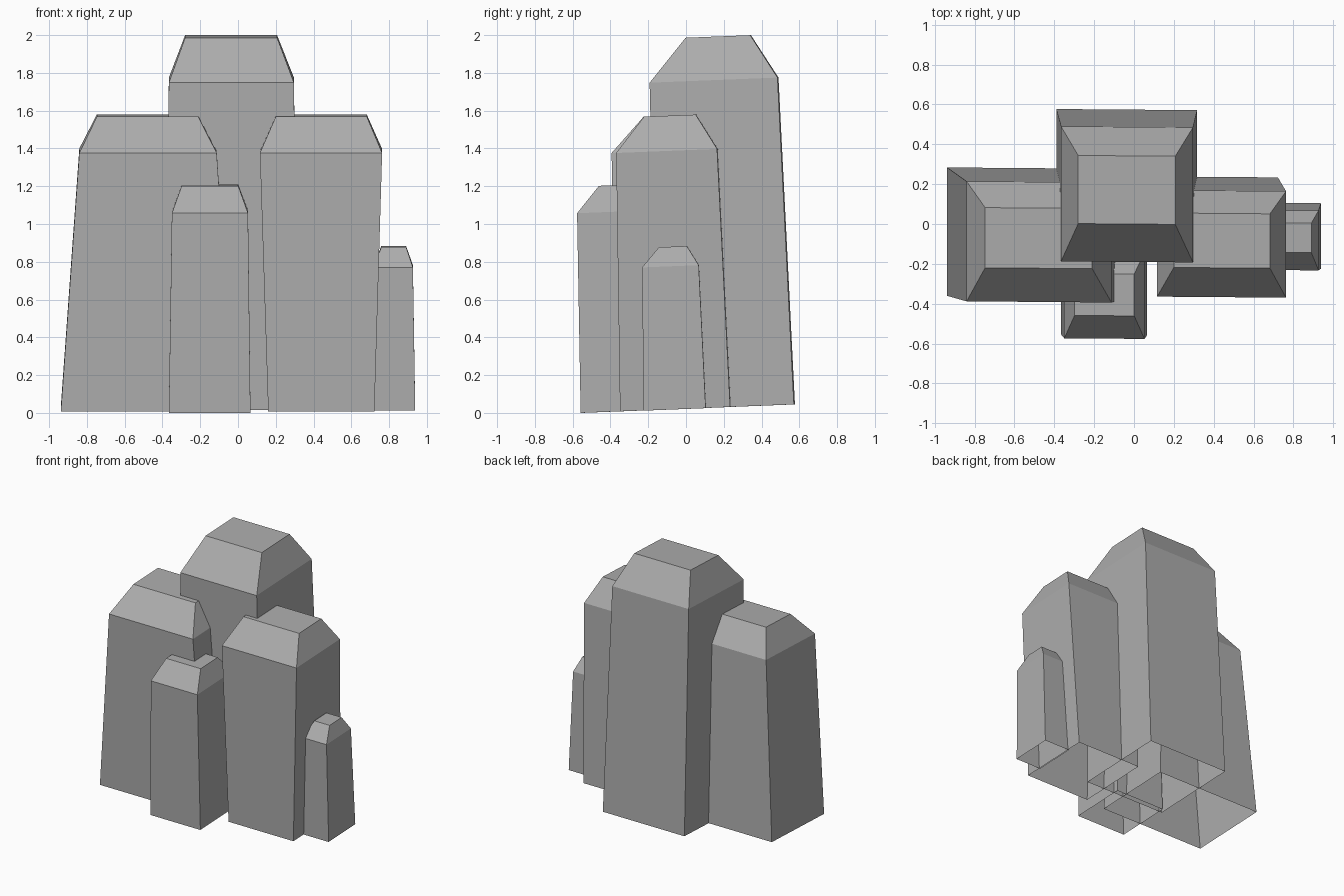
import bpy
import bmesh

TILT = 0.04    # every ring rises slightly toward the back
YAW = -0.008   # and the cluster is turned very slightly

# Dark grey stone
stone = bpy.data.materials.new("stone")
stone.diffuse_color = (0.42, 0.42, 0.42, 1)


def column(name, rings):
    """Tapered block, open below. Each ring: x0, x1, y0, y1, front height."""
    bm = bmesh.new()
    loops = []
    for x0, x1, y0, y1, z in rings:
        xm = (x0 + x1) / 2
        loops.append([bm.verts.new((x, y + YAW * (x - xm), z + TILT * (y - y0)))
                      for x, y in ((x0, y0), (x1, y0), (x1, y1), (x0, y1))])
    for low, high in zip(loops, loops[1:]):
        for i in range(4):
            j = (i + 1) % 4
            bm.faces.new((low[i], low[j], high[j], high[i]))
    bm.faces.new(loops[-1])
    mesh = bpy.data.meshes.new(name)
    bm.to_mesh(mesh)
    bm.free()
    mesh.materials.append(stone)
    bpy.context.collection.objects.link(bpy.data.objects.new(name, mesh))


# Rings run base, shoulder, cap
column("tall_back_rock", [(-0.39, 0.317, -0.15, 0.574, 0.016),
                          (-0.366, 0.296, -0.19, 0.487, 1.748),
                          (-0.28, 0.207, 0.0, 0.342, 1.986)])
column("left_rock", [(-0.938, -0.02, -0.364, 0.28, 0.008),
                     (-0.84, -0.113, -0.391, 0.211, 1.376),
                     (-0.747, -0.21, -0.222, 0.08, 1.568)])
column("right_rock", [(0.16, 0.722, -0.347, 0.236, 0.008),
                      (0.116, 0.763, -0.367, 0.167, 1.376),
                      (0.2, 0.682, -0.22, 0.053, 1.568)])
column("small_front_rock", [(-0.366, 0.066, -0.556, -0.11, 0.0),
                            (-0.35, 0.053, -0.575, -0.14, 1.057),
                            (-0.298, 0.001, -0.46, -0.25, 1.202)])
column("small_right_rock", [(0.714, 0.938, -0.223, 0.105, 0.012),
                            (0.72, 0.926, -0.232, 0.068, 0.77),
                            (0.758, 0.89, -0.143, 0.005, 0.877)])
